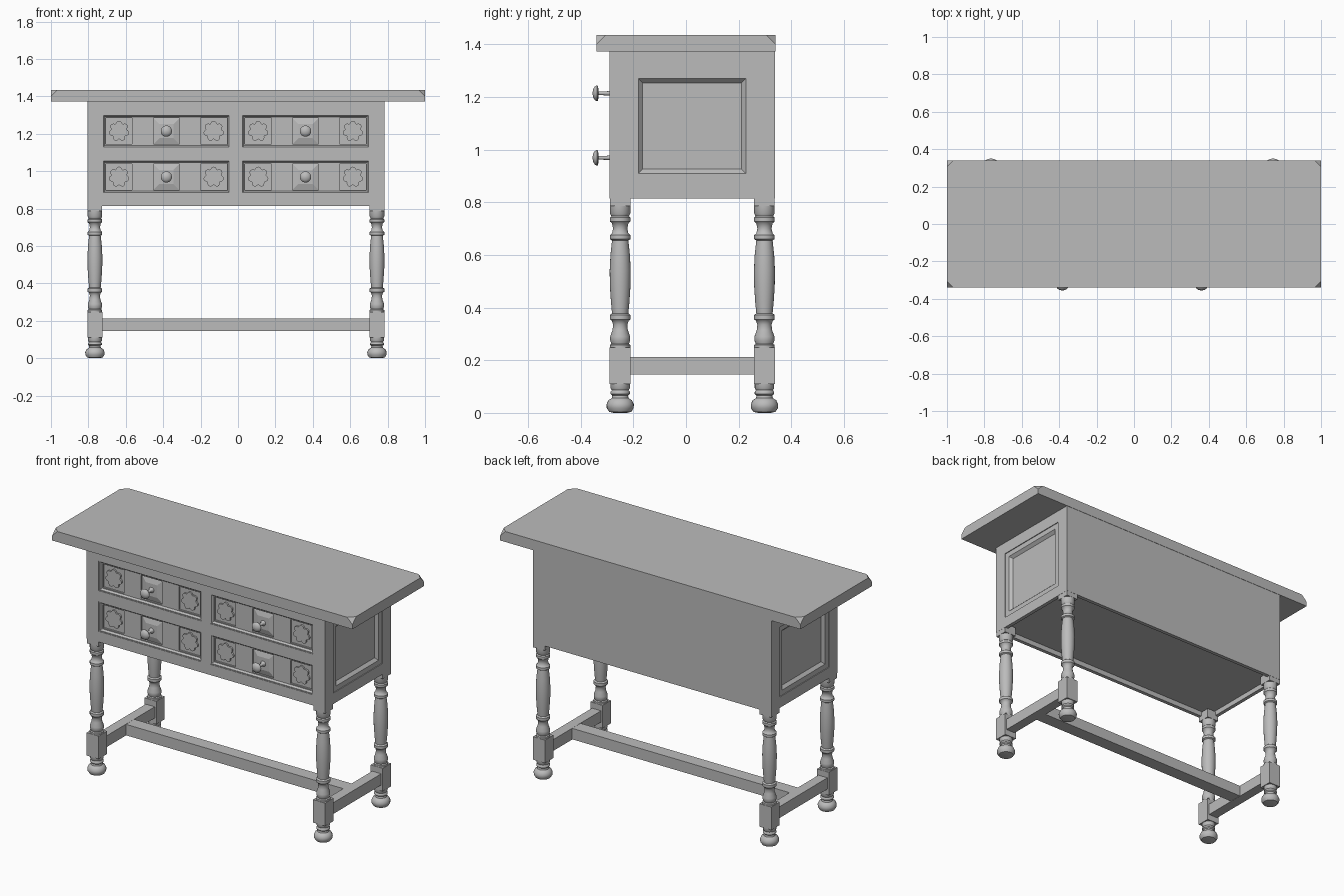
import bpy, bmesh, math
from mathutils import Matrix, Vector

if "Cube" in bpy.data.objects:
    bpy.data.objects.remove(bpy.data.objects["Cube"])

GREY = (0.5, 0.5, 0.5, 1)
grey = bpy.data.materials.new("plain grey")
grey.use_nodes = True
grey.diffuse_color = GREY
bsdf = grey.node_tree.nodes["Principled BSDF"]
bsdf.inputs["Base Color"].default_value = GREY
bsdf.inputs["Roughness"].default_value = 0.8

# Shared dimensions
CX = -0.011                      # centre of the carcass along x
HALF = 0.794                     # half width of the carcass
FRONT, BACK = -0.29, 0.338
MID_Y = (FRONT + BACK) / 2
BOTTOM, TOP = 0.815, 1.372
POST = 0.04                      # half width of a leg post


def finish(name, bm, smooth=False):
    bmesh.ops.recalc_face_normals(bm, faces=bm.faces)
    mesh = bpy.data.meshes.new(name)
    bm.to_mesh(mesh)
    bm.free()
    mesh.materials.append(grey)
    obj = bpy.data.objects.new(name, mesh)
    bpy.context.collection.objects.link(obj)
    if smooth:
        bpy.ops.object.select_all(action='DESELECT')
        obj.select_set(True)
        bpy.context.view_layer.objects.active = obj
        bpy.ops.object.shade_smooth_by_angle(angle=math.radians(40))
    return obj


def add_box(bm, low, high):
    low, high = Vector(low), Vector(high)
    mat = Matrix.Translation((low + high) / 2) @ Matrix.Diagonal((*(high - low), 1))
    return bmesh.ops.create_cube(bm, size=1, matrix=mat)["verts"]


def box(name, low, high):
    bm = bmesh.new()
    add_box(bm, low, high)
    return finish(name, bm)


def loft(bm, rings):
    """Skin closed rings of points and cap both ends."""
    loops = [[bm.verts.new(p) for p in ring] for ring in rings]
    for a, b in zip(loops, loops[1:]):
        for i in range(len(a)):
            j = (i + 1) % len(a)
            bm.faces.new((a[i], a[j], b[j], b[i]))
    bm.faces.new(loops[0])
    bm.faces.new(loops[-1])


def lathe(name, profile, place, sides=24):
    """Turn (radius, height) pairs around local z."""
    bm = bmesh.new()
    turn = [2 * math.pi * i / sides for i in range(sides)]
    loft(bm, [[(r * math.cos(t), r * math.sin(t), z) for t in turn] for r, z in profile])
    bm.transform(place)
    return finish(name, bm, True)


def carve(target, centre, across, up, half_w, half_h, steps):
    """Sink a stepped rectangular panel; steps are (inset, depth) pairs."""
    centre, across, up = Vector(centre), Vector(across), Vector(up)
    inward = up.cross(across)
    corners = ((-1, -1), (1, -1), (1, 1), (-1, 1))
    bm = bmesh.new()
    loft(bm, [[centre + across * sx * (half_w - inset) + up * sy * (half_h - inset)
               + inward * depth for sx, sy in corners] for inset, depth in steps])
    cutter = finish("panel_cutter", bm)
    cutter.hide_render = True
    mod = target.modifiers.new("carve", 'BOOLEAN')
    mod.object, mod.operation, mod.solver = cutter, 'DIFFERENCE', 'EXACT'
    graph = bpy.context.evaluated_depsgraph_get()
    result = bpy.data.meshes.new_from_object(target.evaluated_get(graph))
    target.modifiers.clear()
    target.data = result
    bpy.data.objects.remove(cutter)


# Table top with clipped upper corners
bm = bmesh.new()
verts = add_box(bm, (-1, -0.34, TOP), (1, 0.34, 1.435))
bmesh.ops.bevel(bm, geom=[v for v in verts if v.co.z > 1.4], offset=0.035,
                segments=1, affect='VERTICES')
finish("table_top", bm)

# Carcass with hollow underside and sunk side panels
body = box("carcass", (CX - HALF, FRONT, BOTTOM), (CX + HALF, BACK, TOP))
carve(body, (CX, MID_Y, BOTTOM), (1, 0, 0), (0, -1, 0), HALF - 0.022, 0.292,
      [(0, -0.02), (0, 0.03)])
for side in (-1, 1):
    carve(body, (CX + side * HALF, 0.023, 1.09), (0, side, 0), (0, 0, 1), 0.234, 0.21,
          [(0, -0.02), (0, 0.005), (0.03, 0.005), (0.046, 0.022)])

# Flower outline for the carved squares
def flower(name, x, z, y):
    ring = []
    for i in range(64):
        t = 2 * math.pi * i / 64
        r = 0.041 + 0.014 * abs(math.cos(3.5 * (t - math.pi / 2)))
        ring.append((x + r * math.cos(t), z + r * math.sin(t)))
    bm = bmesh.new()
    loft(bm, [[(px, py, pz) for px, pz in ring] for py in (y, y + 0.015)])
    finish(name, bm)


KNOB = [(0.02, -0.02), (0.008, 0), (0.007, 0.042), (0.028, 0.044), (0.03, 0.049),
        (0.026, 0.056), (0.017, 0.062), (0.004, 0.065)]
DRAWER_DEPTH, SQUARE = 0.014, 0.07

# Four drawers, each with two flowers and a knob on a faceted square
for col, dx in (("right", -0.372), ("left", 0.372)):
    for row, z in (("lower", 0.969), ("upper", 1.214)):
        x0 = CX + dx
        carve(body, (x0, FRONT, z), (1, 0, 0), (0, 0, 1), 0.342, 0.09,
              [(0, -0.02), (0, 0.003), (0.006, 0.003), (0.014, DRAWER_DEPTH)])
        for end in (-1, 0, 1):
            x = x0 + end * 0.253
            floor = DRAWER_DEPTH + 0.01
            steps = [(0, -0.02), (0, floor)]
            if end == 0:
                steps.append((SQUARE - 0.012, DRAWER_DEPTH - 0.008))
            carve(body, (x, FRONT, z), (1, 0, 0), (0, 0, 1), SQUARE, SQUARE, steps)
            if end:
                flower(f"{row}_{col}_flower_{'a' if end < 0 else 'b'}", x, z,
                       FRONT + DRAWER_DEPTH)
        lathe(f"{row}_{col}_knob", KNOB, Matrix.Translation((x0, FRONT, z))
              @ Matrix.Rotation(math.pi / 2, 4, 'X'))

# Turned legs: foot, square block, baluster, square top
FOOT = [(0.025, 0), (0.042, 0.004), (0.051, 0.018), (0.052, 0.032), (0.045, 0.048),
        (0.032, 0.056), (0.03, 0.066), (0.037, 0.072), (0.037, 0.08), (0.032, 0.086),
        (0.037, 0.094), (0.037, 0.115)]
SHAFT = [(0.039, 0.24), (0.039, 0.258), (0.033, 0.262), (0.038, 0.275), (0.038, 0.29),
         (0.029, 0.315), (0.027, 0.335), (0.032, 0.35), (0.039, 0.355), (0.039, 0.372),
         (0.031, 0.378), (0.035, 0.42), (0.039, 0.48), (0.04, 0.54), (0.037, 0.6),
         (0.031, 0.655), (0.039, 0.66), (0.039, 0.675), (0.031, 0.682), (0.027, 0.7),
         (0.031, 0.72), (0.039, 0.727), (0.039, 0.742), (0.033, 0.747), (0.039, 0.758),
         (0.039, 0.79)]
for col, sx in (("right", -1), ("left", 1)):
    x = CX + sx * (HALF - POST)
    for row, y in (("front", FRONT + POST), ("back", BACK - POST)):
        place = Matrix.Translation((x, y, 0))
        lathe(f"{row}_{col}_foot", FOOT, place)
        lathe(f"{row}_{col}_leg_shaft", SHAFT, place)
        box(f"{row}_{col}_leg_block", (x - POST, y - POST, 0.11), (x + POST, y + POST, 0.248))
        p = POST - 0.001
        box(f"{row}_{col}_leg_top", (x - p, y - p, 0.786), (x + p, y + p, 0.84))
    # Side stretcher
    box(f"{col}_side_stretcher", (x - 0.03, FRONT + POST, 0.145), (x + 0.03, BACK - POST, 0.213))

# Long stretcher joining the two sides
reach = HALF - POST - 0.02
box("long_stretcher", (CX - reach, MID_Y - 0.04, 0.146), (CX + reach, MID_Y + 0.04, 0.212))
